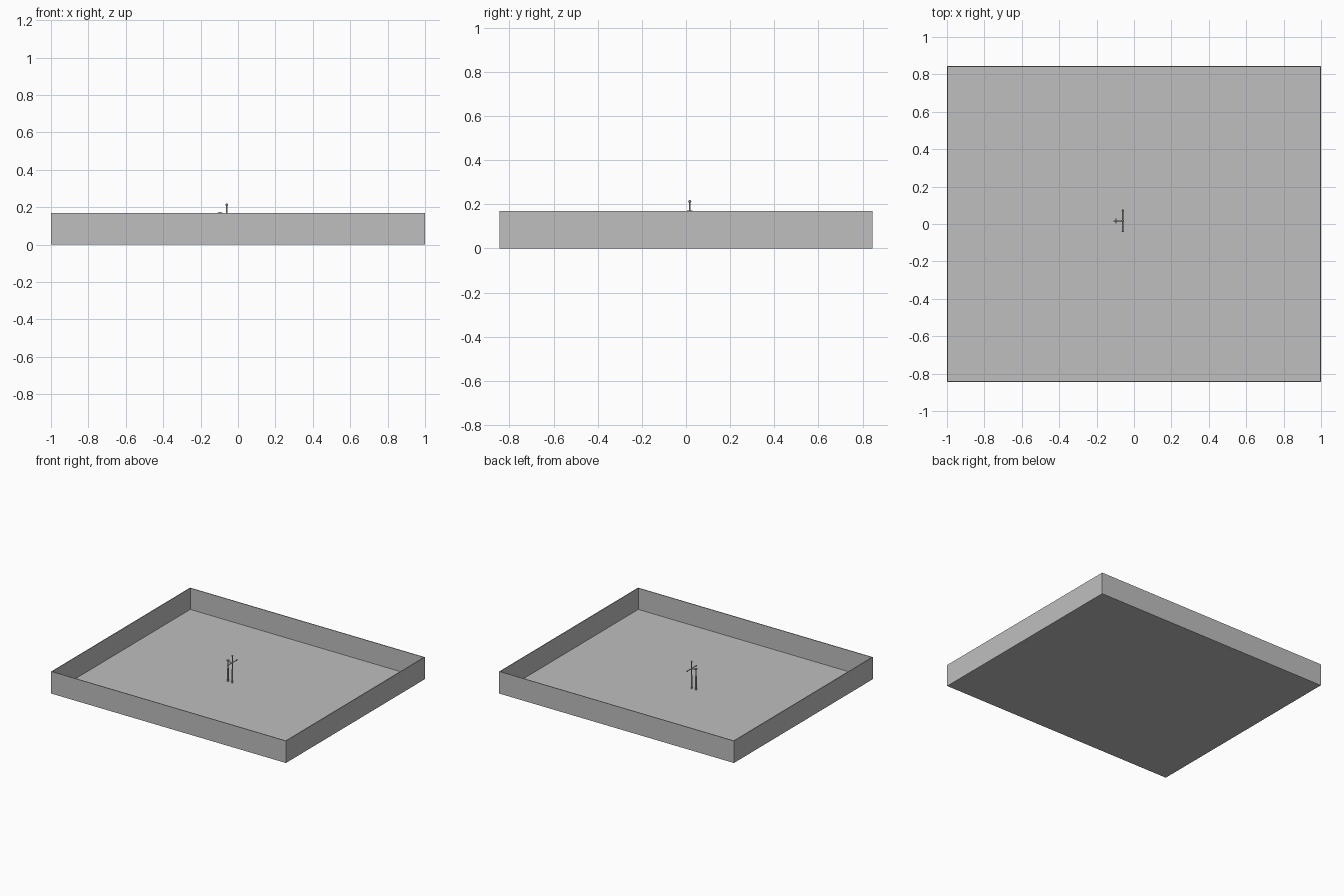
import bpy
from mathutils import Vector

cube = bpy.data.objects.get("Cube")
if cube:
    bpy.data.objects.remove(cube, do_unlink=True)

grey = bpy.data.materials.new("plain grey")
grey.use_nodes = True
grey.diffuse_color = (0.52, 0.52, 0.52, 1)
grey.node_tree.nodes["Principled BSDF"].inputs["Base Color"].default_value = (0.52, 0.52, 0.52, 1)


def finish(name):
    obj = bpy.context.object
    obj.name = name
    obj.data.materials.append(grey)
    return obj


def box(name, centre, size):
    bpy.ops.mesh.primitive_cube_add(size=1, location=centre)
    obj = finish(name)
    obj.scale = size


def rod(name, start, end, radius):
    start, end = Vector(start), Vector(end)
    bpy.ops.mesh.primitive_cylinder_add(vertices=8, radius=radius,
                                        depth=(end - start).length,
                                        location=(start + end) / 2)
    obj = finish(name)
    obj.rotation_euler = (end - start).to_track_quat("Z", "Y").to_euler()


def knob(name, centre, radius):
    bpy.ops.mesh.primitive_uv_sphere_add(segments=8, ring_count=6, radius=radius, location=centre)
    finish(name)


# Open tray: thin floor and four walls
HALF_X, HALF_Y, HEIGHT, WALL = 1.0, 0.845, 0.17, 0.006
box("floor", (0, 0, WALL / 2), (2 * HALF_X, 2 * HALF_Y, WALL))
for side, label in ((-1, "right"), (1, "left")):
    box(label + "_wall", (side * (HALF_X - WALL / 2), 0, HEIGHT / 2),
        (WALL, 2 * HALF_Y, HEIGHT))
for side, label in ((-1, "front"), (1, "back")):
    box(label + "_wall", (0, side * (HALF_Y - WALL / 2), HEIGHT / 2),
        (2 * HALF_X, WALL, HEIGHT))

# Tall post with a knob on top and a cross arm
X, Y, ARM_Z = -0.06, 0.017, 0.16
rod("tall_post", (X, Y, 0), (X, Y, 0.212), 0.004)
rod("tall_post_sleeve", (X, Y, 0), (X, Y, 0.11), 0.006)
knob("top_knob", (X, Y, 0.213), 0.007)
rod("cross_arm", (X, Y - 0.055, ARM_Z), (X, Y + 0.055, ARM_Z), 0.003)
for side, label in ((-1, "front"), (1, "back")):
    knob(label + "_arm_knob", (X, Y + side * 0.055, ARM_Z), 0.006)

# Short post joined to the tall one, with a small star of rods on top
SX = -0.097
rod("short_post", (SX, Y, 0), (SX, Y, 0.168), 0.004)
rod("short_post_sleeve", (SX, Y, 0), (SX, Y, 0.11), 0.006)
rod("link_bar", (SX, Y, ARM_Z), (X, Y, ARM_Z), 0.003)
knob("short_post_knob", (SX, Y, 0.168), 0.006)
for name, dx, dy in (("star_rod_across", 0.013, 0), ("star_rod_along", 0, 0.013)):
    rod(name, (SX - dx, Y - dy, 0.168), (SX + dx, Y + dy, 0.168), 0.003)
